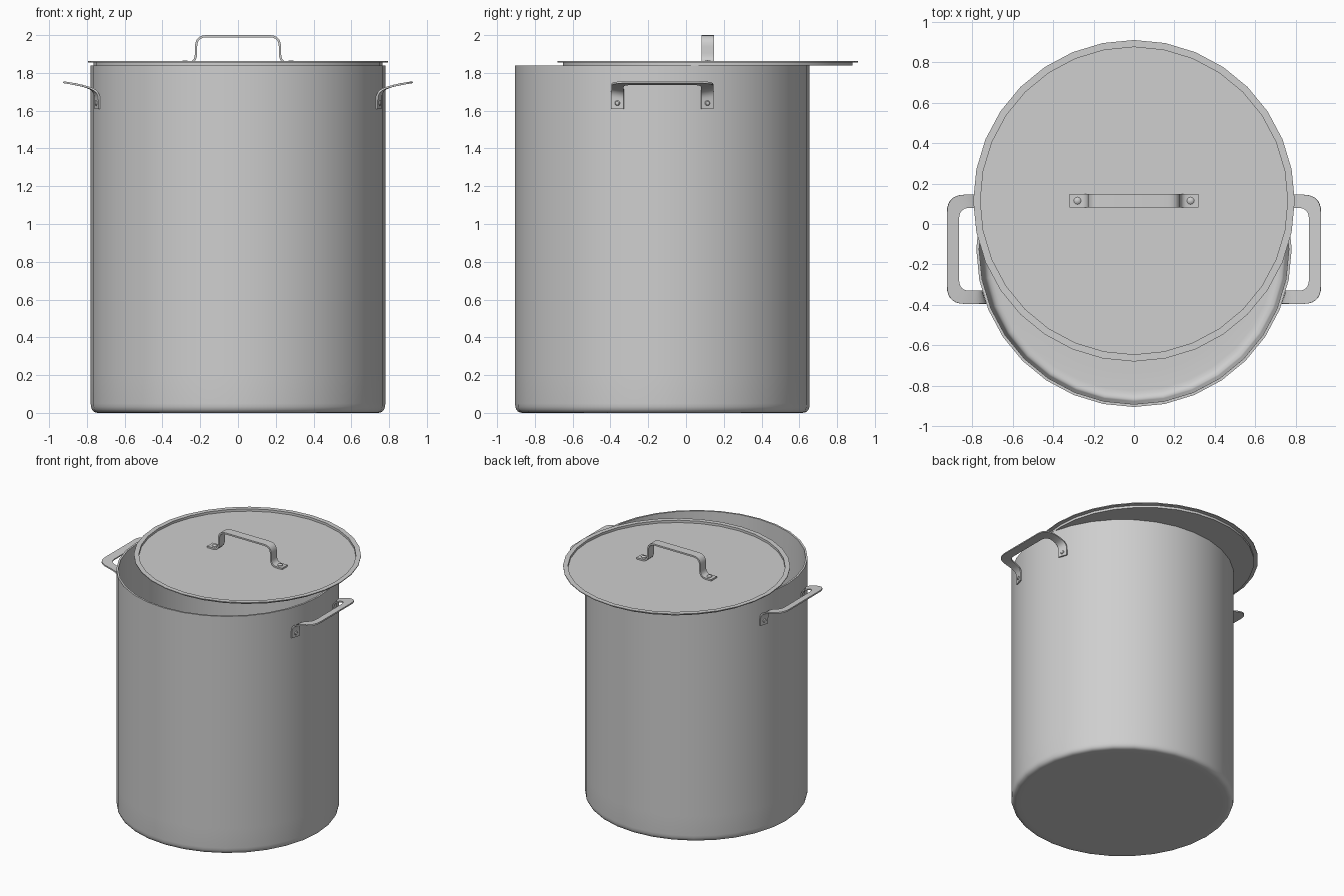
import bpy
import bmesh
from math import cos, sin, pi, radians
from mathutils import Vector, Matrix

cube = bpy.data.objects.get("Cube")
if cube:
    bpy.data.objects.remove(cube, do_unlink=True)

STEEL = (0.62, 0.62, 0.62, 1.0)
steel = bpy.data.materials.new("brushed steel")
steel.use_nodes = True
steel.diffuse_color = STEEL
steel.node_tree.nodes["Principled BSDF"].inputs["Base Color"].default_value = STEEL

POT_Y, LID_Y = -0.125, 0.115


def finish(name, bm, thickness=0.0):
    """Turn a bmesh into a shaded object, optionally thickened from a sheet."""
    bmesh.ops.remove_doubles(bm, verts=bm.verts, dist=1e-5)
    bmesh.ops.recalc_face_normals(bm, faces=bm.faces)
    mesh = bpy.data.meshes.new(name)
    bm.to_mesh(mesh)
    bm.free()
    mesh.materials.append(steel)
    obj = bpy.data.objects.new(name, mesh)
    bpy.context.collection.objects.link(obj)
    bpy.ops.object.select_all(action='DESELECT')
    obj.select_set(True)
    bpy.context.view_layer.objects.active = obj
    if thickness:
        mod = obj.modifiers.new("thickness", 'SOLIDIFY')
        mod.thickness = thickness
        mod.offset = 0.0
        bpy.ops.object.modifier_apply(modifier=mod.name)
    bpy.ops.object.shade_smooth_by_angle(angle=radians(35))
    return obj


def rounded(points, radius, steps=5):
    """Polyline with its inner corners replaced by smooth bends."""
    pts = [Vector(p) for p in points]
    out = [pts[0]]
    for a, b, c in zip(pts, pts[1:], pts[2:]):
        p = b + (a - b).normalized() * min(radius, (a - b).length * 0.5)
        q = b + (c - b).normalized() * min(radius, (c - b).length * 0.5)
        for i in range(steps + 1):
            t = i / steps
            out.append(p * (1 - t) ** 2 + b * 2 * t * (1 - t) + q * t * t)
    return out + [pts[-1]]


def lathe(name, profile, segments, matrix):
    """Revolve a closed (radius, height) profile around z."""
    bm = bmesh.new()
    rings = [[bm.verts.new((r * cos(2 * pi * k / segments),
                            r * sin(2 * pi * k / segments), z))
              for k in range(segments)] if r > 0 else [bm.verts.new((0, 0, z))] * segments
             for r, z in profile]
    for lo, hi in zip(rings, rings[1:]):
        for k in range(segments):
            n = (k + 1) % segments
            quad = list(dict.fromkeys((lo[k], lo[n], hi[n], hi[k])))
            bm.faces.new(quad)
    bm.transform(matrix)
    return finish(name, bm)


def strip(name, rows, thickness):
    """Sheet metal strip through pairs of edge points."""
    bm = bmesh.new()
    pairs = [[bm.verts.new(p) for p in row] for row in rows]
    for (a, b), (c, d) in zip(pairs, pairs[1:]):
        bm.faces.new((a, b, d, c))
    return finish(name, bm, thickness)


def rivet(name, position, normal, radius):
    turn = Vector(normal).to_track_quat('Z', 'Y').to_matrix().to_4x4()
    dome = [(0, -0.004), (radius, -0.004), (radius, 0.003),
            (radius * 0.7, 0.008), (0, 0.01)]
    return lathe(name, dome, 12, Matrix.Translation(position) @ turn)


# Pot: rounded base, straight outer wall, thin rim, slightly tapered inside
pot_profile = [(0, 0)] + [tuple(p) for p in rounded(
    [(0.70, 0), (0.78, 0), (0.78, 0.2)], 0.05)] + [(0.78, 1.84), (0.766, 1.84)]
pot_profile += [tuple(p) for p in rounded(
    [(0.752, 0.25), (0.75, 0.02), (0.60, 0.02)], 0.05)] + [(0, 0.02)]
lathe("pot_body", pot_profile, 32, Matrix.Translation((0, POT_Y, 0)))

# Lid: recessed panel with a flat flange
lathe("lid", [(0, 1.838), (0.766, 1.838), (0.766, 1.856), (0.795, 1.856),
              (0.795, 1.862), (0.76, 1.862), (0.76, 1.844), (0, 1.844)],
      32, Matrix.Translation((0, LID_Y, 0)))

# Lid handle: bent strap with two riveted feet
path = rounded([(-0.32, 1.85), (-0.222, 1.85), (-0.222, 1.994),
                (0.222, 1.994), (0.222, 1.85), (0.32, 1.85)], 0.055)
strip("lid_handle", [((p.x, LID_Y - 0.034, p.y), (p.x, LID_Y + 0.034, p.y))
                     for p in path], 0.012)
for side, label in ((1, "left"), (-1, "right")):
    rivet("lid_rivet_" + label, (side * 0.28, LID_Y, 1.857), (0, 0, 1), 0.018)

# Side handles: flat loop bent outward from two feet lying on the wall
bend = rounded([(0.745, 1.61), (0.745, 1.705), (0.82, 1.733), (0.925, 1.751)], 0.045)
LENGTH = sum((b - a).length for a, b in zip(bend, bend[1:]))


def wall_x(y):
    return 0.812 - 0.308 * abs(y)


def on_bend(s, y, side):
    """Map distance along the bend and sideways offset to a point in space."""
    left = s
    for a, b in zip(bend, bend[1:]):
        step = (b - a).length
        if left <= step + 1e-6:
            break
        left -= step
    p = a + (b - a).normalized() * left
    hug = max(0.0, min(1.0, (0.16 - s) / 0.08))
    x = p.x + (wall_x(y) - wall_x(0.2375)) * hug
    return Vector((side * x, POT_Y + y, p.y))


def half_loop(end, width, corner):
    """Foot, arm and rounded corner of one edge of the loop."""
    arm = [Vector(((end - corner) * i / 14, width)) for i in range(14)]
    turn = rounded([(end - 2 * corner, width), (end, width),
                    (end, width - 2 * corner)], corner, 7)[1:-1]
    return arm + turn


outer = half_loop(LENGTH, 0.27, 0.09)
inner = half_loop(LENGTH - 0.06, 0.205, 0.055)
for side, label in ((1, "left"), (-1, "right")):
    rows = [(on_bend(o.x, o.y, side), on_bend(i.x, i.y, side))
            for o, i in zip(outer, inner)]
    rows += [(on_bend(o.x, -o.y, side), on_bend(i.x, -i.y, side))
             for o, i in reversed(list(zip(outer, inner)))]
    strip("side_handle_" + label, rows, 0.01)
    for end, place in ((1, "back"), (-1, "front")):
        y = end * 0.2375
        rivet(f"side_rivet_{label}_{place}",
              (side * (wall_x(y) + 0.01), POT_Y + y, 1.64),
              (side, end * 0.308, 0), 0.014)
